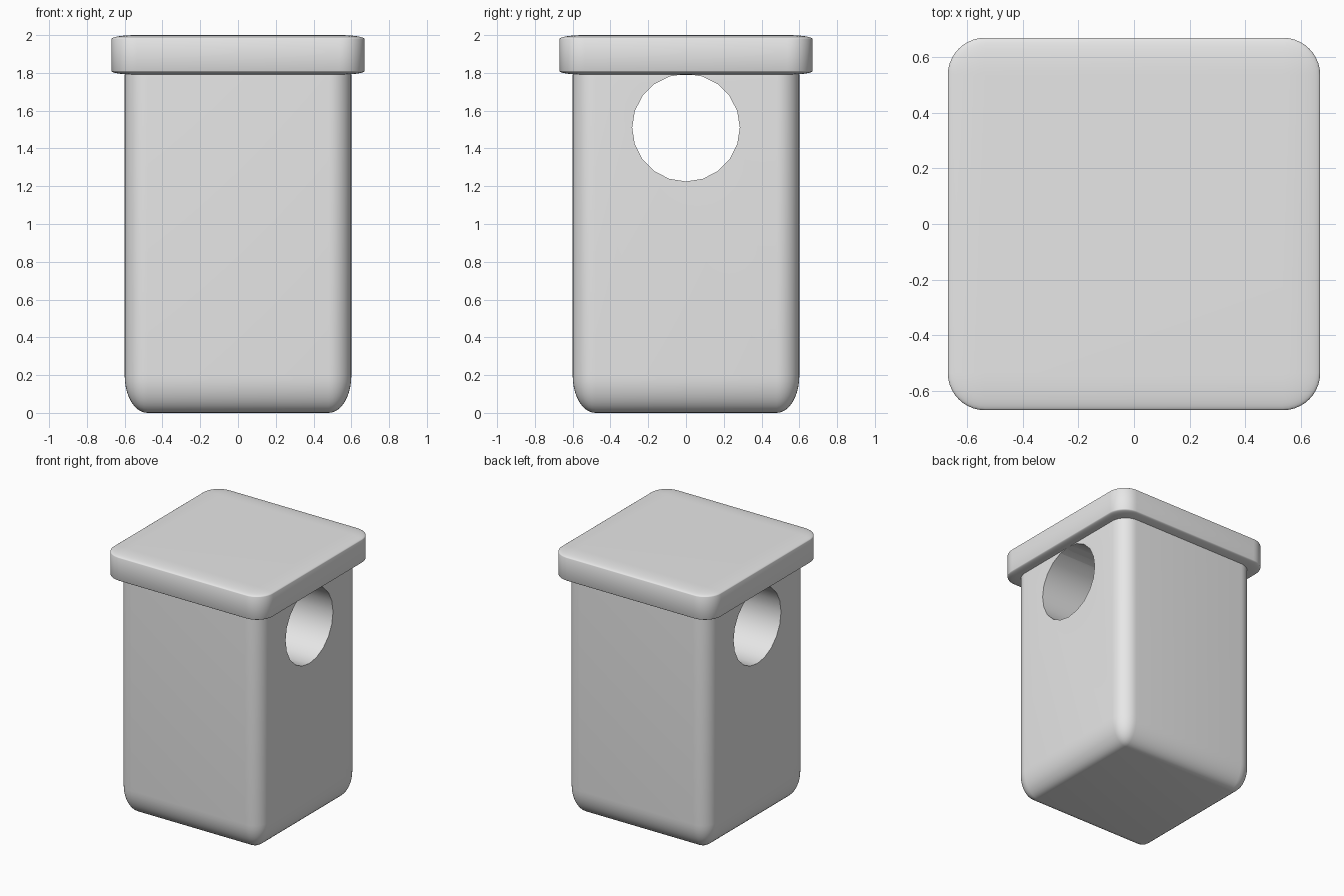
import bpy
import bmesh
from math import radians
from mathutils import Matrix, Vector

if "Cube" in bpy.data.objects:
    bpy.data.objects.remove(bpy.data.objects["Cube"])

# Single plain grey
grey = bpy.data.materials.new("light_grey")
grey.use_nodes = True
colour = (0.8, 0.8, 0.8, 1)
grey.diffuse_color = colour
grey.node_tree.nodes["Principled BSDF"].inputs["Base Color"].default_value = colour


def add_object(name, bm):
    mesh = bpy.data.meshes.new(name)
    bm.to_mesh(mesh)
    bm.free()
    mesh.materials.append(grey)
    obj = bpy.data.objects.new(name, mesh)
    bpy.context.collection.objects.link(obj)
    return obj


def rounded_box(name, half_width, bottom, top):
    """Bevelled cube stretched to size, so the rounding stretches with it."""
    bm = bmesh.new()
    bmesh.ops.create_cube(bm, size=2)
    bmesh.ops.bevel(bm, geom=bm.edges[:], offset=0.2, offset_type='OFFSET',
                    segments=10, profile=0.5, affect='EDGES')
    half_height = (top - bottom) / 2
    bmesh.ops.scale(bm, verts=bm.verts, vec=(half_width, half_width, half_height))
    bmesh.ops.translate(bm, verts=bm.verts, vec=(0, 0, bottom + half_height))
    return add_object(name, bm)


def activate(obj):
    bpy.ops.object.select_all(action='DESELECT')
    obj.select_set(True)
    bpy.context.view_layer.objects.active = obj


body = rounded_box("body", 0.6, 0, 1.978)
lid = rounded_box("lid", 0.67, 1.79, 2)

# Round tunnel from side to side, cut through the body
bm = bmesh.new()
place = Matrix.Translation(Vector((0, 0, 1.51))) @ Matrix.Rotation(radians(90), 4, 'Y')
bmesh.ops.create_cone(bm, cap_ends=True, segments=20, radius1=0.285,
                      radius2=0.285, depth=2, matrix=place)
cutter = add_object("tunnel_cutter", bm)
cutter.hide_render = True

cut = body.modifiers.new("tunnel", 'BOOLEAN')
cut.operation = 'DIFFERENCE'
cut.solver = 'EXACT'
cut.object = cutter
activate(body)
bpy.ops.object.modifier_apply(modifier=cut.name)
bpy.data.objects.remove(cutter)

# Smooth rounding with a crisp tunnel rim
for obj, angle in ((body, 30), (lid, 40)):
    activate(obj)
    bpy.ops.object.shade_smooth_by_angle(angle=radians(angle))
